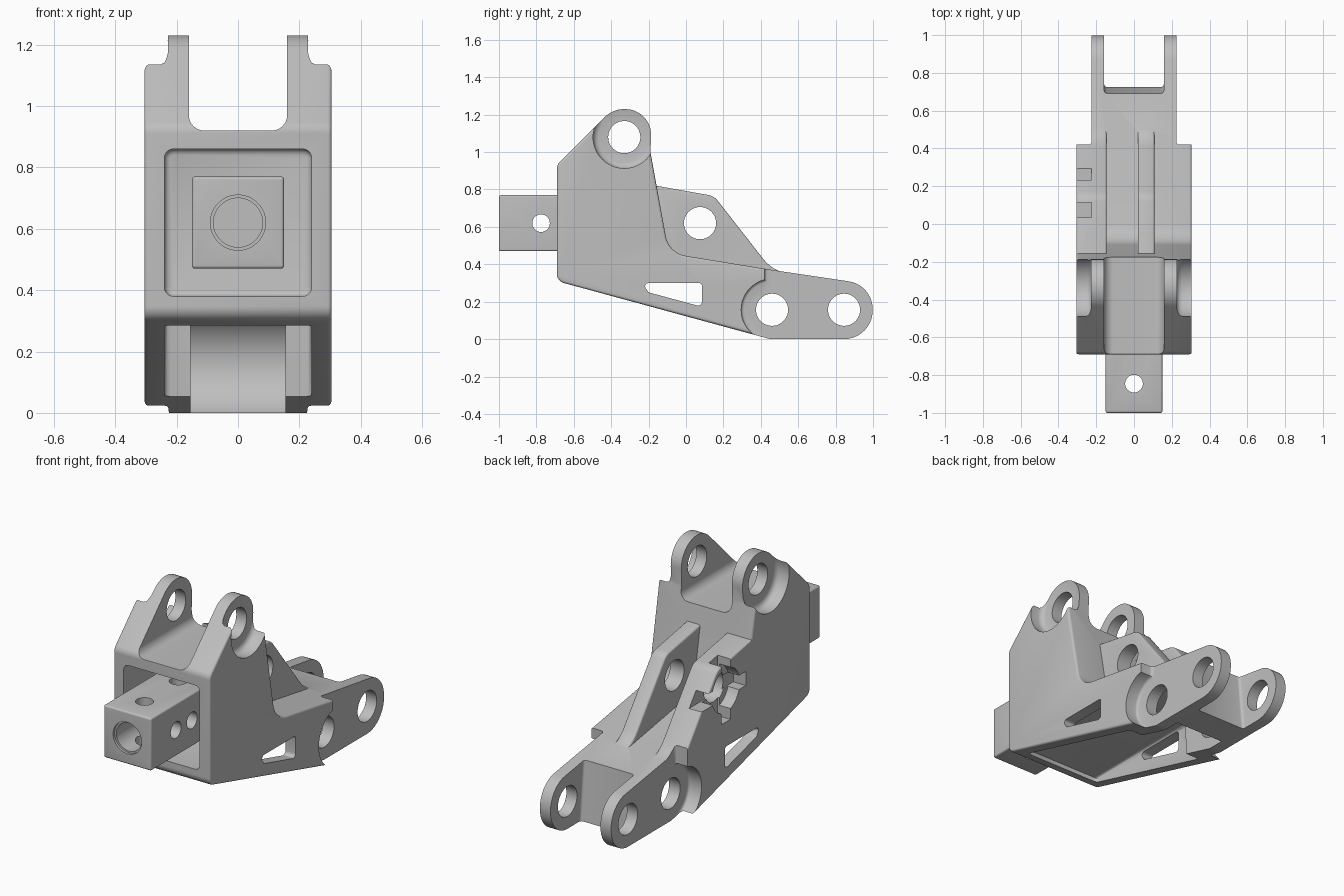
import bpy
import bmesh
import math
from mathutils import Vector

cube = bpy.data.objects.get("Cube")
if cube:
    bpy.data.objects.remove(cube, do_unlink=True)

steel = bpy.data.materials.new("grey_steel")
steel.use_nodes = True
GREY = (0.52, 0.52, 0.52, 1)
steel.diffuse_color = GREY
steel.node_tree.nodes["Principled BSDF"].inputs["Base Color"].default_value = GREY


def rounded(points, steps=10):
    """Outline whose corners (u, v, radius) are replaced by arcs."""
    out = []
    for i, p in enumerate(points):
        here = Vector((p[0], p[1], 0))
        if len(p) == 2:
            out.append(here)
            continue
        to_prev = (Vector((*points[i - 1][:2], 0)) - here).normalized()
        to_next = (Vector((*points[(i + 1) % len(points)][:2], 0)) - here).normalized()
        half = to_prev.angle(to_next) / 2
        reach = p[2] / math.tan(half)
        centre = here + (to_prev + to_next).normalized() * p[2] / math.sin(half)
        start = (here + to_prev * reach - centre).normalized()
        end = (here + to_next * reach - centre).normalized()
        sweep = math.pi - 2 * half
        for k in range(steps + 1):
            t = k / steps
            spoke = start * math.sin((1 - t) * sweep) + end * math.sin(t * sweep)
            out.append(centre + spoke * p[2] / math.sin(sweep))
    clean = [p for i, p in enumerate(out) if (p - out[i - 1]).length > 1e-3]
    return [(p.x, p.y) for p in clean]


def circle(u, v, r, n=48):
    return [(u + r * math.cos(math.tau * k / n), v + r * math.sin(math.tau * k / n))
            for k in range(n)]


def box(u0, u1, v0, v1, r=None):
    corners = [(u0, v0), (u1, v0), (u1, v1), (u0, v1)]
    return rounded([(*c, r) for c in corners], 6) if r else corners


PLACE = {"x": lambda u, v, a: (a, u, v),
         "y": lambda u, v, a: (u, a, v),
         "z": lambda u, v, a: (u, v, a)}


def prism(name, outline, a0, a1, axis="x", soft=0):
    """Outline extruded along an axis, with optionally rounded end rims."""
    bm = bmesh.new()
    place = PLACE[axis]
    rings = [[bm.verts.new(place(u, v, a)) for u, v in outline] for a in (a0, a1)]
    caps = [bm.faces.new(r) for r in rings]
    for i in range(len(outline)):
        bm.faces.new((rings[0][i - 1], rings[0][i], rings[1][i], rings[1][i - 1]))
    bmesh.ops.recalc_face_normals(bm, faces=bm.faces)
    if soft:
        rim = list({e for f in caps for e in f.edges})
        bmesh.ops.bevel(bm, geom=rim, offset=soft, segments=3, profile=0.5,
                        affect="EDGES", clamp_overlap=True)
        bmesh.ops.recalc_face_normals(bm, faces=bm.faces)
    mesh = bpy.data.meshes.new(name)
    bm.to_mesh(mesh)
    bm.free()
    mesh.materials.append(steel)
    obj = bpy.data.objects.new(name, mesh)
    bpy.context.collection.objects.link(obj)
    return obj


def combine(target, tool, operation="DIFFERENCE"):
    mod = target.modifiers.new("combine", "BOOLEAN")
    mod.operation = operation
    mod.solver = "EXACT"
    mod.object = tool
    bpy.context.view_layer.objects.active = target
    bpy.ops.object.modifier_apply(modifier=mod.name)
    bpy.data.objects.remove(tool, do_unlink=True)


def cut(target, outline, a0, a1, axis="x", soft=0):
    combine(target, prism("cutter", outline, a0, a1, axis, soft))


def cut_both(target, outline, a0, a1, soft=0):
    cut(target, outline, a0, a1, "x", soft)
    cut(target, outline, -a1, -a0, "x", soft)


# Pin centres and side outline of the body (y, z)
EAR, PIN, FRONT_PIN, REAR_PIN = (-0.33, 1.08), (0.075, 0.62), (0.46, 0.157), (0.845, 0.157)
side = rounded([(0.998, 0.29, 0.15), (0.998, 0, 0.153), (0.45, 0, 0.1),
                (-0.69, 0.31, 0.05), (-0.69, 0.932, 0.05),
                (-0.392, 1.23, 0.15), (-0.18, 1.23, 0.138), (-0.19, 1.0),
                (-0.092, 0.46, 0.13), (0.459, 0.37)])
bracket = prism("bracket_body", side, -0.305, 0.305, soft=0.012)

# Raised wall on the right and free-standing rib, rooted inside the body
crest = rounded([(-0.3, 0.4), (-0.3, 0.845), (0.15, 0.765, 0.08),
                 (0.459, 0.37, 0.2), (0.62, 0.335), (0.6, 0.25), (0.4, 0.25)])
for name, x0, x1 in (("tall_wall", -0.305, -0.145), ("rib", 0.02, 0.108)):
    combine(bracket, prism(name, crest, x0, x1, soft=0.01), "UNION")

# Gap between the upper ears, and the stepped-in ears
cut(bracket, rounded([(-0.16, 0.92, 0.05), (0.16, 0.92, 0.05), (0.16, 1.5), (-0.16, 1.5)]),
    -1, 0, "y")
cut_both(bracket, circle(*EAR, 0.167), 0.225, 0.4, soft=0.03)

# Front socket
cut(bracket, box(-0.24, 0.24, 0.38, 0.86, 0.03), -1, -0.4, "y", soft=0.02)

# Narrowed rear arms and the fork between them
cut_both(bracket, box(0.42, 1.2, -0.2, 0.6), 0.225, 0.4, soft=0.015)
cut_both(bracket, circle(*FRONT_PIN, 0.165), 0.225, 0.4, soft=0.015)
cut(bracket, [(0.675, 0.5), (0.735, -0.1), (1.2, -0.1), (1.2, 0.5)], -0.158, 0.158, soft=0.015)

# Underside pocket with its round-ended link channel
cut(bracket, [(-0.6, 0.31), (0.24, 0.31), (0.26, -0.1), (-0.6, -0.1)],
    -0.24, 0.24, soft=0.02)
cut(bracket, [(0.1, 0.305), (0.46, 0.335), (0.46, -0.1), (0.1, -0.1)], -0.155, 0.155)
cut(bracket, circle(*FRONT_PIN, 0.18), -0.155, 0.155)

# Wedge windows in the side walls
cut(bracket, rounded([(-0.235, 0.3, 0.018), (0.085, 0.3, 0.015),
                      (0.085, 0.173, 0.02), (-0.2, 0.25, 0.015)], 5), -0.5, 0.5)

# Pin holes
for centre in (EAR, PIN, FRONT_PIN, REAR_PIN):
    cut(bracket, circle(*centre, 0.086), -0.5, 0.5)

# Keyed counterbore on the tall wall
y, z = PIN
cut(bracket, circle(y, z, 0.125), -0.4, -0.235)
cut(bracket, box(y - 0.04, y + 0.04, z - 0.18, z + 0.25), -0.4, -0.225)
cut(bracket, box(y - 0.18, y + 0.3, z - 0.04, z + 0.04), -0.4, -0.226)

# Square receiver block with cross-drilled holes
block = prism("receiver_block", box(-0.15, 0.15, 0.47, 0.77, 0.01), -1, -0.35, "y", soft=0.012)
cut(block, circle(0, 0.62, 0.08), -1.2, -0.72, "y")
cut(block, circle(0, 0.62, 0.09), -1.2, -0.985, "y")
for hole_y in (-0.775, -0.63):
    cut(block, circle(hole_y, 0.62, 0.047, 32), -0.4, 0.4)
for hole_y in (-0.845, -0.54):
    cut(block, circle(0, hole_y, 0.047, 32), 0.3, 1, "z")

# Smooth shading with crisp edges
for obj in bpy.context.scene.objects:
    if obj.type == "MESH":
        for other in bpy.context.selected_objects:
            other.select_set(False)
        obj.select_set(True)
        bpy.context.view_layer.objects.active = obj
        bpy.ops.object.shade_smooth_by_angle(angle=math.radians(32))
